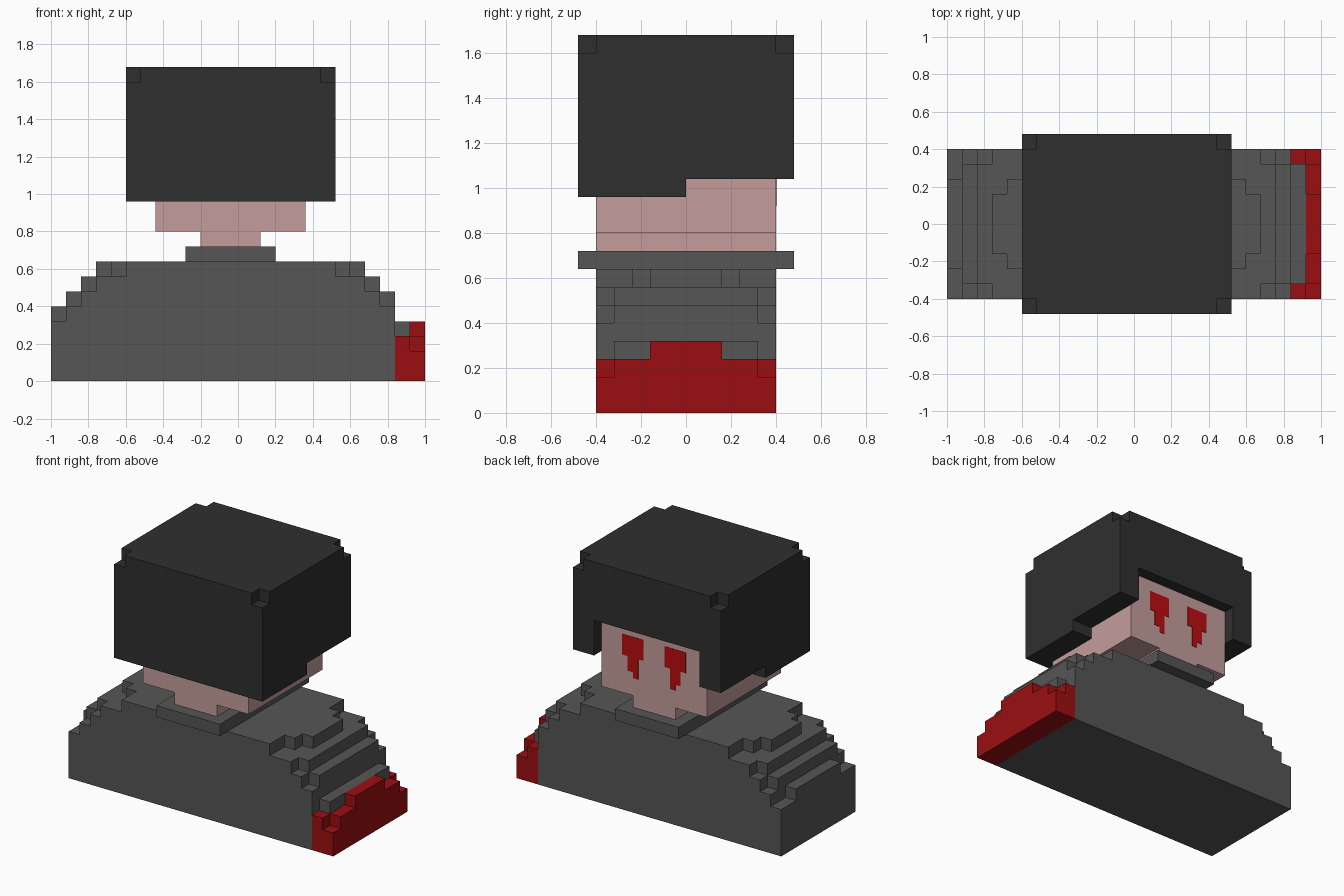
import bpy, bmesh

if "Cube" in bpy.data.objects:
    bpy.data.objects.remove(bpy.data.objects["Cube"], do_unlink=True)


def material(name, rgb):
    m = bpy.data.materials.new(name)
    m.use_nodes = True
    m.diffuse_color = (*rgb, 1)
    bsdf = next(n for n in m.node_tree.nodes if n.type == 'BSDF_PRINCIPLED')
    bsdf.inputs["Base Color"].default_value = (*rgb, 1)
    return m


HAIR = material("charcoal hair", (0.028, 0.028, 0.028))
CLOTH = material("grey cloth", (0.092, 0.092, 0.092))
RED = material("dark red", (0.33, 0.0045, 0.0055))
EYE = material("eye red", (0.50, 0.004, 0.005))
SKIN = material("skin", (0.55, 0.34, 0.33))


def add_prism(bm, outline, axis, lo, hi):
    """Extrude a 2D outline along an axis ('y' outline is x,z; 'z' outline is x,y)."""
    def point(a, b, t):
        return (a, b, t) if axis == 'z' else (a, t, b)
    face = bm.faces.new([bm.verts.new(point(a, b, lo)) for a, b in outline])
    res = bmesh.ops.extrude_face_region(bm, geom=[face])
    verts = [g for g in res["geom"] if isinstance(g, bmesh.types.BMVert)]
    offset = (0, 0, hi - lo) if axis == 'z' else (0, hi - lo, 0)
    bmesh.ops.translate(bm, vec=offset, verts=verts)


def make(name, mat, prisms):
    bm = bmesh.new()
    for p in prisms:
        add_prism(bm, *p)
    bmesh.ops.recalc_face_normals(bm, faces=bm.faces[:])
    me = bpy.data.meshes.new(name)
    bm.to_mesh(me)
    bm.free()
    me.materials.append(mat)
    ob = bpy.data.objects.new(name, me)
    bpy.context.collection.objects.link(ob)
    return ob


def rect(x0, x1, y0, y1):
    return [(x0, y0), (x1, y0), (x1, y1), (x0, y1)]


# Depth bands of the body, from the middle out to the front and back
BANDS = (0.16, 0.24, 0.32, 0.40)


def stepped(left, right):
    """Outline whose ends step in towards the front and back."""
    def quarter(limits):
        pts, inner = [], 0
        for i, (x, y) in enumerate(zip(limits, BANDS)):
            if i and x != limits[i - 1]:
                pts.append((x, inner))
            if i == 3 or limits[i + 1] != x:
                pts.append((x, y))
            inner = y
        return pts
    r, l = quarter(right), quarter(left)
    return (r + l[::-1] + [(x, -y) for x, y in l] + [(x, -y) for x, y in r[::-1]])


def even(x):
    return (x,) * 4


# Body: stacked layers with staircase shoulders
layers = [
    (0.00, 0.24, even(-1), even(0.84)),
    (0.24, 0.32, even(-1), (0.92, 0.92, 0.92, 0.84)),
    (0.32, 0.40, (-1, -1, -0.92, -0.92), even(0.84)),
    (0.40, 0.48, (-0.92, -0.92, -0.92, -0.84), (0.84, 0.84, 0.84, 0.76)),
    (0.48, 0.56, (-0.84, -0.84, -0.84, -0.76), (0.76, 0.76, 0.76, 0.68)),
    (0.56, 0.64, (-0.76, -0.68, -0.60, -0.60), (0.68, 0.60, 0.52, 0.52)),
]
make("body", CLOTH, [(stepped(l, r), 'z', a, b) for a, b, l, r in layers])

# Red end of the left arm
make("arm_stump", RED, [
    (rect(0.84, 1, -0.4, 0.4), 'z', 0, 0.16),
    (stepped(even(0.84), (1, 1, 1, 0.92)), 'z', 0.16, 0.24),
    (rect(0.92, 1, -0.16, 0.16), 'z', 0.24, 0.32),
])

# Collar, neck and head
make("collar", CLOTH, [(rect(-0.28, 0.20, -0.48, 0.48), 'z', 0.64, 0.72)])
make("neck", SKIN, [(rect(-0.20, 0.12, -0.4, 0.4), 'z', 0.72, 0.80)])
make("head", SKIN, [(rect(-0.44, 0.36, -0.4, 0.4), 'z', 0.80, 1.28)])

# Hair: long on one half, shorter on the other, with a window for the face
notched = [(-0.52, -0.48), (0.44, -0.48), (0.44, -0.40), (0.52, -0.40),
           (0.52, 0.40), (0.44, 0.40), (0.44, 0.48), (-0.52, 0.48),
           (-0.52, 0.40), (-0.60, 0.40), (-0.60, -0.40), (-0.52, -0.40)]
window = [(-0.60, -0.48), (0.52, -0.48), (0.52, 0.48), (0.36, 0.48),
          (0.36, 0.40), (-0.44, 0.40), (-0.44, 0.48), (-0.60, 0.48)]
make("hair", HAIR, [
    (rect(-0.60, 0.52, -0.48, 0.0), 'z', 0.96, 1.04),
    (window, 'z', 1.04, 1.28),
    (rect(-0.60, 0.52, -0.48, 0.48), 'z', 1.28, 1.60),
    (notched, 'z', 1.60, 1.68),
])

# Dripping eyes, mirrored about the middle of the face
drip = [(0.08, 1.20), (0.24, 1.20), (0.24, 1.06), (0.20, 1.06), (0.20, 0.96),
        (0.16, 0.96), (0.16, 0.92), (0.12, 0.92), (0.12, 1.06), (0.08, 1.06)]
for side, name in ((1, "left_eye"), (-1, "right_eye")):
    make(name, EYE, [([(side * x - 0.04, z) for x, z in drip], 'y', 0.398, 0.403)])
